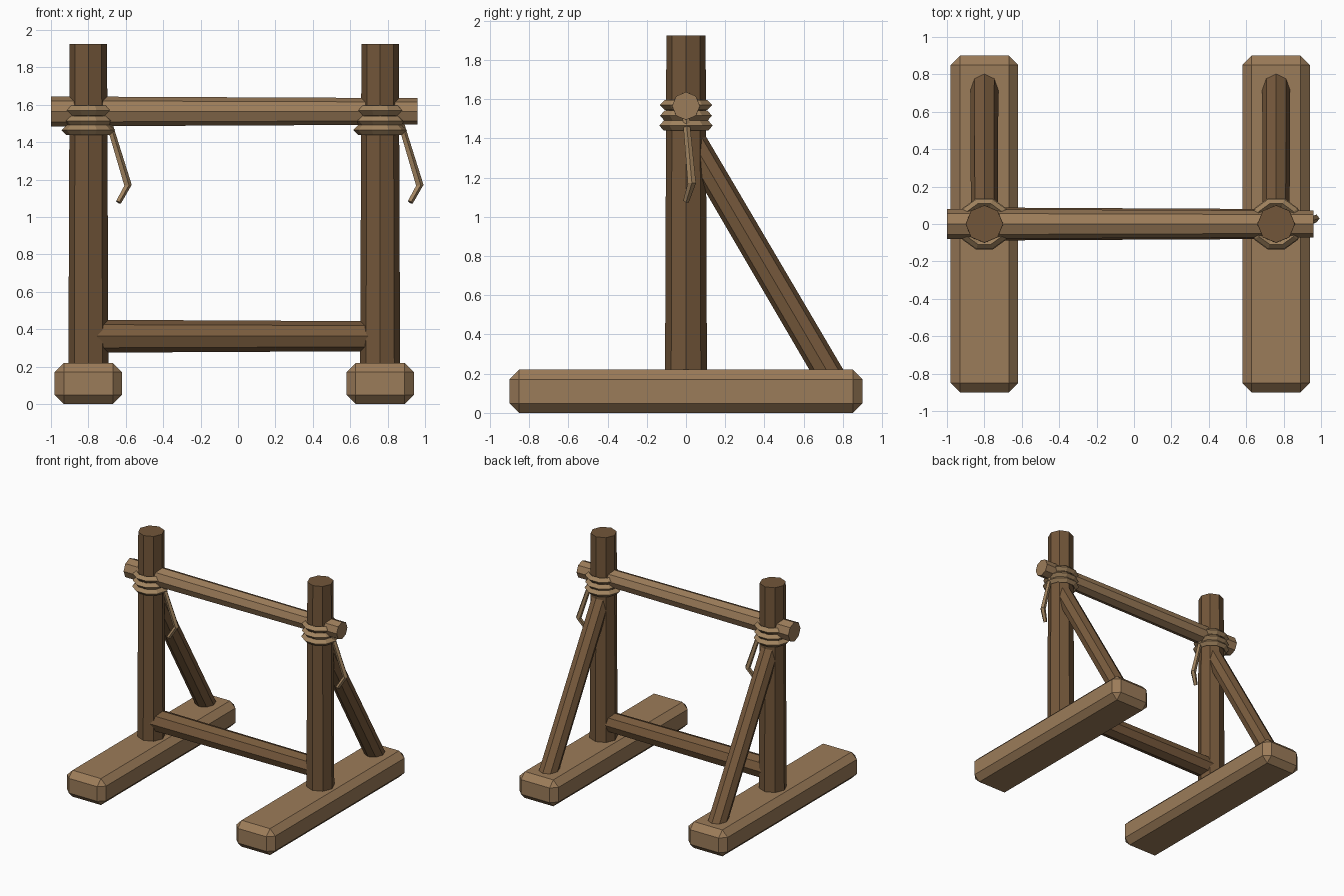
import bpy, bmesh, math
from mathutils import Vector, Matrix

cube = bpy.data.objects.get("Cube")
if cube:
    bpy.data.objects.remove(cube)


def material(name, color):
    m = bpy.data.materials.new(name)
    m.use_nodes = True
    m.diffuse_color = (*color, 1)
    m.node_tree.nodes["Principled BSDF"].inputs["Base Color"].default_value = (*color, 1)
    return m


DARK = material("dark wood", (0.17, 0.094, 0.042))
MID = material("brown wood", (0.19, 0.105, 0.047))
LIGHT = material("light wood", (0.33, 0.2, 0.1))
ROPE = material("rope", (0.36, 0.23, 0.115))


def finish(bm, name, mat):
    bmesh.ops.recalc_face_normals(bm, faces=bm.faces)
    mesh = bpy.data.meshes.new(name)
    bm.to_mesh(mesh)
    bm.free()
    mesh.materials.append(mat)
    obj = bpy.data.objects.new(name, mesh)
    bpy.context.collection.objects.link(obj)
    return obj


def tube(name, path, radii, mat, sides=8):
    """Faceted tube swept along a path, capped at both ends."""
    pts = [Vector(p) for p in path]
    bm = bmesh.new()
    loops = []
    for i, p in enumerate(pts):
        d = (pts[min(i + 1, len(pts) - 1)] - pts[max(i - 1, 0)]).normalized()
        u = d.cross(Vector((0, 1, 0))).normalized()
        v = d.cross(u)
        angles = [2 * math.pi * k / sides for k in range(sides)]
        loops.append([bm.verts.new(p + radii[i] * (u * math.cos(a) + v * math.sin(a)))
                      for a in angles])
    for a, b in zip(loops, loops[1:]):
        for k in range(sides):
            n = (k + 1) % sides
            bm.faces.new((a[k], a[n], b[n], b[k]))
    bm.faces.new(loops[0])
    bm.faces.new(loops[-1])
    return finish(bm, name, mat)


def ring(name, center, radius, thick, mat, sides=10):
    """Rope loop with a diamond cross-section."""
    bm = bmesh.new()
    loops = []
    for k in range(sides):
        a = 2 * math.pi * k / sides
        out = Vector((math.cos(a), math.sin(a), 0))
        loops.append([bm.verts.new(Vector(center) + out * (radius + thick * c) + Vector((0, 0, thick * s)))
                      for c, s in ((1, 0), (0, 1), (-1, 0), (0, -1))])
    for k in range(sides):
        a, b = loops[k], loops[(k + 1) % sides]
        for j in range(4):
            n = (j + 1) % 4
            bm.faces.new((a[j], a[n], b[n], b[j]))
    return finish(bm, name, mat)


def foot(name, x):
    """Chamfered ground beam."""
    bm = bmesh.new()
    bmesh.ops.create_cube(bm, size=1, matrix=Matrix.Translation((x, 0, 0.11)) @ Matrix.Diagonal((0.36, 1.8, 0.22, 1)))
    bmesh.ops.bevel(bm, geom=bm.edges[:], offset=0.049, segments=1, affect='EDGES')
    return finish(bm, name, LIGHT)


# Two upright frames
for side, x in (("right", -0.8), ("left", 0.76)):
    foot(side + "_foot", x)
    tube(side + "_post", [(x, 0, 0.15), (x, 0, 1.925)], [0.107, 0.1], DARK)
    tube(side + "_brace", [(x, 0.774, 0.12), (x, 0.02, 1.406)], [0.075, 0.072], MID)
    # Rope lashing and its loose end
    for i, (z, r) in enumerate(((1.57, 0.114), (1.515, 0.114), (1.465, 0.118))):
        ring(f"{side}_rope_loop_{i + 1}", (x, 0, z), r, 0.026, ROPE)
    tube(side + "_rope_end", [(x + 0.11, 0, 1.5), (x + 0.21, 0.03, 1.17), (x + 0.16, 0, 1.08)],
         [0.018, 0.022, 0.016], ROPE, sides=5)

# Cross bars
tube("top_bar", [(-1, 0, 1.565), (0.96, 0, 1.565)], [0.08, 0.071], LIGHT)
tube("lower_bar", [(-0.8, 0, 0.363), (0.76, 0, 0.363)], [0.088, 0.08], MID)
